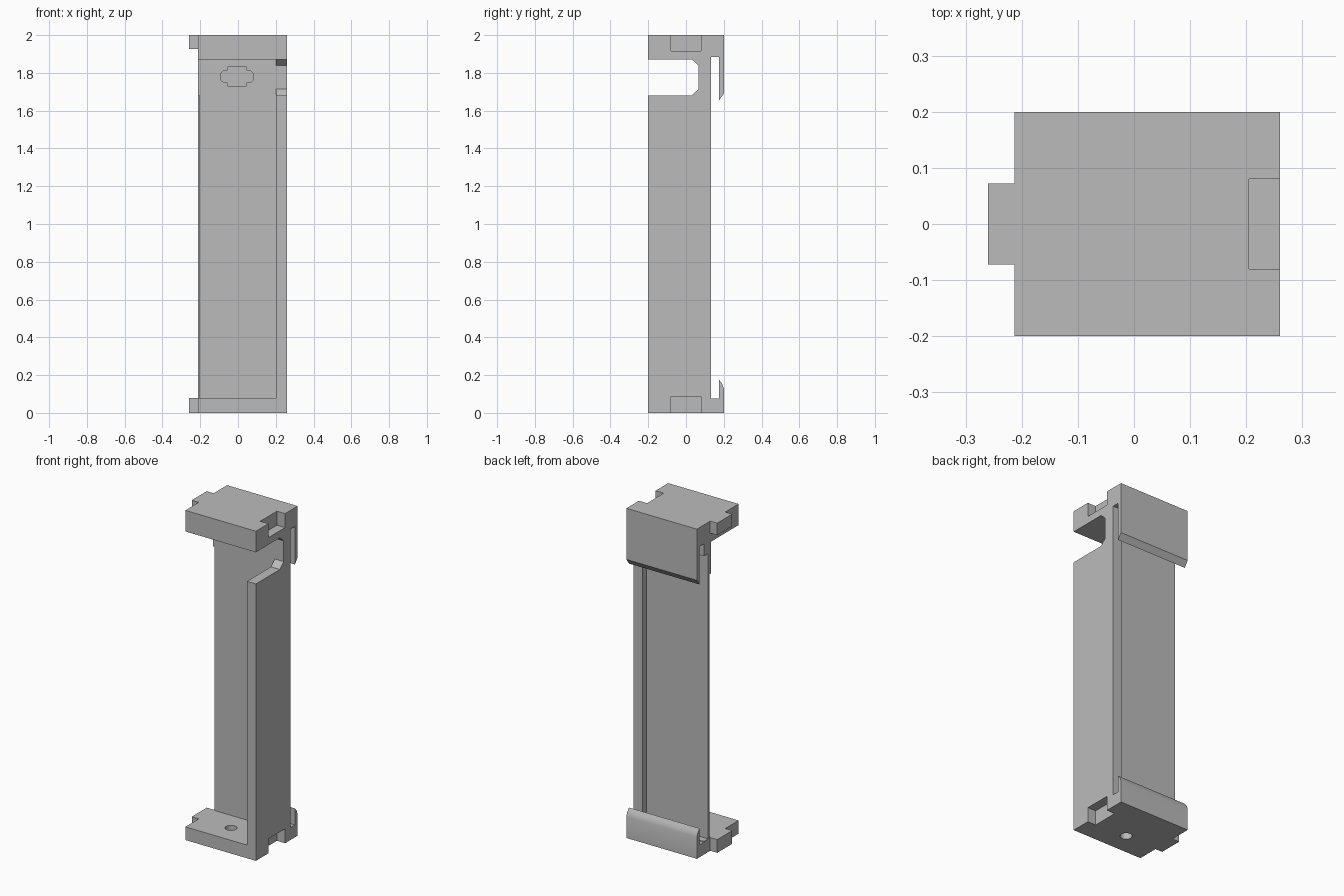
import bpy, bmesh, math
from mathutils import Vector

default = bpy.data.objects.get("Cube")
if default:
    bpy.data.objects.remove(default, do_unlink=True)

grey = bpy.data.materials.new("plain grey")
grey.use_nodes = True
GREY = (0.5, 0.5, 0.5, 1)
grey.diffuse_color = GREY
grey.node_tree.nodes["Principled BSDF"].inputs["Base Color"].default_value = GREY

LEFT, RIGHT = -0.213, 0.26       # sides of the main body
FRONT, BACK = -0.2, 0.2
WEB_FRONT, WEB_BACK = 0.066, 0.093
RIB_BACK = 0.133
WALL = 0.2                       # inner face of the side wall


def extrude(name, axis, points, start, end):
    """Extrude a flat profile along one axis; points use the other two axes in order."""
    def place(p, t):
        c = list(p)
        c.insert("xyz".index(axis), t)
        return Vector(c)
    bm = bmesh.new()
    face = bm.faces.new([bm.verts.new(place(p, start)) for p in points])
    moved = bmesh.ops.extrude_face_region(bm, geom=[face])["geom"]
    offset = place((0, 0), end - start)
    bmesh.ops.translate(bm, vec=offset,
                        verts=[g for g in moved if isinstance(g, bmesh.types.BMVert)])
    bmesh.ops.recalc_face_normals(bm, faces=bm.faces)
    mesh = bpy.data.meshes.new(name)
    bm.to_mesh(mesh)
    bm.free()
    mesh.materials.append(grey)
    obj = bpy.data.objects.new(name, mesh)
    bpy.context.collection.objects.link(obj)
    return obj


def block(name, x0, x1, y0, y1, z0, z1):
    return extrude(name, "z", [(x0, y0), (x1, y0), (x1, y1), (x0, y1)], z0, z1)


def select(obj):
    bpy.ops.object.select_all(action="DESELECT")
    obj.select_set(True)
    bpy.context.view_layer.objects.active = obj


def cut(obj, cutter):
    mod = obj.modifiers.new("cut", "BOOLEAN")
    mod.operation = "DIFFERENCE"
    mod.solver = "EXACT"
    mod.object = cutter
    select(obj)
    bpy.ops.object.modifier_apply(modifier=mod.name)


# Top cap: block, hanging back lip and the upper part of the web
top_cap = extrude("top_cap", "x", [
    (FRONT, 2), (BACK, 2), (BACK, 1.69), (0.175, 1.655), (0.175, 1.885),
    (RIB_BACK, 1.885), (RIB_BACK, 1.81), (WEB_BACK, 1.81), (WEB_BACK, 1.68),
    (WEB_FRONT, 1.68), (WEB_FRONT, 1.872), (FRONT, 1.872)], LEFT, RIGHT)

# Bottom cap: block with an upturned back lip
bottom_cap = extrude("bottom_cap", "x", [
    (FRONT, 0), (BACK, 0), (BACK, 0.13), (0.192, 0.153), (0.175, 0.175),
    (0.175, 0.075), (RIB_BACK, 0.075), (RIB_BACK, 0.08), (FRONT, 0.08)], LEFT, RIGHT)

# Side wall with the chamfered opening below the top cap
side_wall = extrude("side_wall", "x", [
    (FRONT, 0.08), (FRONT, 1.68), (0.03, 1.68), (WEB_FRONT, 1.714),
    (WEB_FRONT, 1.84), (0.03, 1.872), (RIB_BACK, 1.872), (RIB_BACK, 0.08)], WALL, RIGHT)

# Thin web with a small step along its free edge
web = extrude("web_panel", "z", [
    (-0.203, WEB_FRONT), (WALL, WEB_FRONT), (WALL, WEB_BACK),
    (LEFT, WEB_BACK), (LEFT, 0.08), (-0.203, 0.08)], 0.08, 1.68)

# Tabs on one side
block("top_tab", -0.26, LEFT, -0.072, 0.072, 1.927, 2)
block("bottom_tab", -0.26, LEFT, -0.072, 0.072, 0, 0.08)

# Matching sockets on the other side
upper = block("upper_socket_cutter", 0.205, 0.3, -0.08, 0.08, 1.915, 2.1)
lower = block("lower_socket_cutter", 0.205, 0.3, -0.08, 0.08, -0.1, 0.088)
cut(top_cap, upper)
cut(bottom_cap, lower)
cut(side_wall, lower)

# Keyed slot through the upper web
quarter = [(0.085, 0.018), (0.07, 0.032), (0.05, 0.032), (0.05, 0.05)]
half = quarter + [(-x, z) for x, z in reversed(quarter)]
outline = half + [(x, -z) for x, z in reversed(half)]
slot = extrude("slot_cutter", "y", [(x - 0.005, z + 1.78) for x, z in outline], 0.03, 0.15)
cut(top_cap, slot)

# Round hole through the bottom cap
ring = [math.tau * i / 32 for i in range(32)]
hole = extrude("hole_cutter", "z",
               [(0.033 * math.cos(a), 0.033 * math.sin(a) - 0.067) for a in ring], -0.1, 0.2)
cut(bottom_cap, hole)

for cutter in (upper, lower, slot, hole):
    bpy.data.objects.remove(cutter, do_unlink=True)

select(bottom_cap)
bpy.ops.object.shade_smooth_by_angle(angle=math.radians(25))
